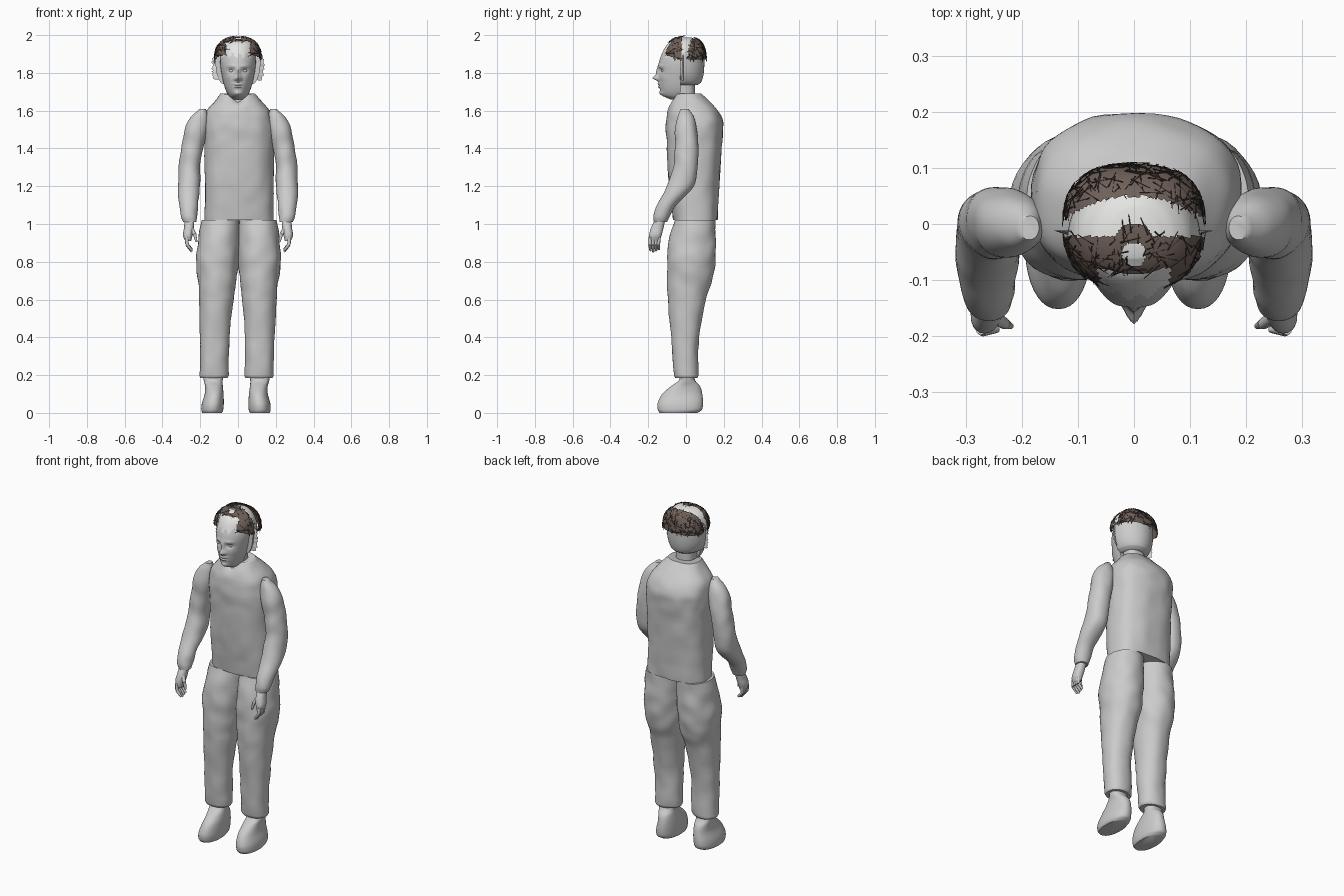
import bpy, bmesh, math, random
from mathutils import Vector, Matrix, noise

random.seed(4)
cube = bpy.data.objects.get("Cube")
if cube:
    bpy.data.objects.remove(cube, do_unlink=True)


def material(name, rgb):
    m = bpy.data.materials.new(name)
    m.use_nodes = True
    m.diffuse_color = (*rgb, 1)
    m.node_tree.nodes["Principled BSDF"].inputs["Base Color"].default_value = (*rgb, 1)
    return m


GREY = material("soft_grey", (0.6, 0.6, 0.6))
PALE = material("pale_grey", (0.78, 0.78, 0.77))
BROWN = material("hair_brown", (0.16, 0.118, 0.1))
DARK = material("dark_strand", (0.05, 0.037, 0.032))


def finish(bm, name, mats, rule=None, angle=50):
    """Turn a bmesh into a smooth object, colouring faces by an optional rule."""
    bmesh.ops.recalc_face_normals(bm, faces=bm.faces)
    for f in bm.faces:
        f.smooth = True
        f.material_index = rule(f.calc_center_median()) if rule else 0
    me = bpy.data.meshes.new(name)
    bm.to_mesh(me)
    bm.free()
    for m in mats:
        me.materials.append(m)
    me.set_sharp_from_angle(angle=math.radians(angle))
    ob = bpy.data.objects.new(name, me)
    bpy.context.collection.objects.link(ob)


def smooth_rings(rings, steps):
    """Hermite interpolation of ring values along z."""
    def slope(i):
        a, b = rings[max(i - 1, 0)], rings[min(i + 1, len(rings) - 1)]
        return [(q - p) / (b[0] - a[0]) for p, q in zip(a, b)]
    out = []
    for i in range(len(rings) - 1):
        a, b, ma, mb = rings[i], rings[i + 1], slope(i), slope(i + 1)
        h = b[0] - a[0]
        for s in range(steps):
            t = s / steps
            u, w = t * t * (3 - 2 * t), t * (1 - t)
            out.append([p + (q - p) * u + h * w * ((1 - t) * m - t * n)
                        for p, q, m, n in zip(a, b, ma, mb)])
    return out + [list(rings[-1])]


def loft(name, rings, power=2.3, segs=40, steps=5, deform=None, mats=(GREY,), rule=None, rough=0.0):
    """Stack superellipse rings (z, cx, cy, rx, ry) into a capped body."""
    bm = bmesh.new()
    rows = []
    for z, cx, cy, rx, ry in smooth_rings(rings, steps):
        row = []
        for k in range(segs):
            a = 2 * math.pi * k / segs
            c, s = math.cos(a), math.sin(a)
            v = Vector((cx + rx * math.copysign(abs(c) ** (2 / power), c),
                        cy + ry * math.copysign(abs(s) ** (2 / power), s), z))
            bump = noise.noise(v * 14) * rough
            v += Vector((c, s, 0)) * bump
            row.append(bm.verts.new(deform(v) if deform else v))
        rows.append(row)
    for lo, hi in zip(rows, rows[1:]):
        for k in range(segs):
            n = (k + 1) % segs
            bm.faces.new((lo[k], lo[n], hi[n], hi[k]))
    bm.faces.new(rows[0])
    bm.faces.new(rows[-1])
    finish(bm, name, mats, rule)


def rod(bm, a, b, r1, r2, segs=8):
    """Tapered rod between two points."""
    a, b = Vector(a), Vector(b)
    d = b - a
    turn = d.to_track_quat('Z', 'Y').to_matrix().to_4x4()
    bmesh.ops.create_cone(bm, cap_ends=True, segments=segs, radius1=r1, radius2=r2,
                          depth=d.length, matrix=Matrix.Translation((a + b) / 2) @ turn)


# Torso with a dip at the front of the collar
def collar(v):
    dip = max(0, v.z - 1.6) * .5
    v.z -= dip * math.exp(-(v.x / 0.035) ** 2 - ((v.y + 0.06) / 0.04) ** 2)
    return v


loft("torso", [(1.02, .008, .05, .184, .117), (1.2, .006, .043, .183, .133),
               (1.4, .005, .044, .184, .145), (1.5, .004, .045, .186, .15),
               (1.55, .003, .045, .181, .147), (1.6, .002, .037, .165, .133),
               (1.65, 0, .022, .124, .1), (1.69, -.003, .012, .09, .072)],
     power=2.5, segs=56, deform=collar, rough=.006)
loft("neck", [(1.62, 0, -.005, .058, .055), (1.68, 0, -.005, .056, .054), (1.78, 0, 0, .06, .045)])

# Limbs, the right ones mirrored
LEG = [(.185, .112, 0, .07, .058), (.2, .112, 0, .076, .064), (.4, .115, -.005, .078, .075),
       (.6, .112, .005, .092, .1), (.7, .112, .02, .102, .119), (.8, .114, .028, .112, .127),
       (.9, .111, .032, .108, .125), (1.02, .106, .047, .1, .107)]
SHOE = [(0, .115, -.04, .052, .1), (.015, .115, -.033, .058, .116), (.05, .113, -.03, .058, .12),
        (.1, .108, -.02, .05, .106), (.14, .11, -.003, .047, .078),
        (.17, .115, .005, .05, .045), (.2, .115, .005, .056, .036)]
ARM = [(1.01, .255, -.137, .034, .034), (1.04, .258, -.13, .041, .041), (1.1, .262, -.103, .049, .052),
       (1.2, .258, -.03, .058, .072), (1.3, .256, -.002, .057, .064), (1.4, .243, .004, .058, .062),
       (1.5, .222, .001, .06, .058), (1.57, .201, -.003, .043, .042), (1.61, .186, -.006, .018, .022)]
PALM = [(.91, .264, -.166, .016, .026), (.94, .266, -.162, .025, .033),
        (.98, .26, -.152, .026, .033), (1.03, .256, -.134, .025, .026)]

for side, sx in (("left", 1), ("right", -1)):
    def stance(v, sx=sx):
        return v if sx > 0 else Vector((-v.x - .022 + .034 * v.z, v.y, v.z))

    def flip(v, sx=sx):
        return Vector((v.x * sx, v.y, v.z))

    loft(side + "_trouser_leg", LEG, power=2.15, deform=stance, rough=.006)
    loft(side + "_shoe", SHOE, power=2.2, deform=stance)
    loft(side + "_sleeve", ARM, power=2.1, deform=flip, rough=.006)
    loft(side + "_palm", PALM, segs=20, deform=flip)

    # Fingers and thumb, each with two joints
    bm = bmesh.new()
    for i in range(4):
        y = -.188 + .015 * i
        top = Vector((.272, y, .93))
        mid = Vector((.27, y - .003, .892))
        tip = Vector((.244, y, .853 + .006 * abs(i - 1)))
        rod(bm, top, mid, .01, .009)
        rod(bm, mid, tip, .0095, .006)
    rod(bm, (.25, -.165, .98), (.23, -.178, .945), .013, .01)
    rod(bm, (.23, -.178, .947), (.22, -.182, .905), .01, .006)
    for v in bm.verts:
        v.co.x *= sx
    finish(bm, side + "_fingers", [GREY])

    # Ragged flap beside the head
    bm = bmesh.new()
    pairs = []
    for i in range(25):
        t = i / 24
        z = 1.765 + .155 * t
        out = .108 + .029 * math.sin(math.pi * min(1, .1 + t)) ** .5 + random.uniform(-.005, .007)
        pairs.append((bm.verts.new((sx * .08, -.032, z)),
                      bm.verts.new((sx * out, -.012, z + random.uniform(-.008, .008)))))
    for p, q in zip(pairs, pairs[1:]):
        bm.faces.new((p[0], p[1], q[1], q[0]))
    finish(bm, side + "_head_flap", [PALE])

    # Eyeball
    bm = bmesh.new()
    bmesh.ops.create_uvsphere(bm, u_segments=16, v_segments=10, radius=.013,
                              matrix=Matrix.Translation((sx * .035, -.117, 1.811)))
    finish(bm, side + "_eye", [GREY])

# Face features as soft bumps: x, z, width, height, depth
BUMPS = [(0, 1.805, .011, .028, .012), (0, 1.773, .014, .013, .03), (.014, 1.767, .008, .008, .009),
         (.035, 1.812, .017, .011, -.013), (.035, 1.836, .024, .008, .006), (.05, 1.775, .022, .02, .004),
         (0, 1.741, .024, .005, .009), (0, 1.727, .02, .005, .009), (0, 1.734, .026, .003, -.005),
         (0, 1.69, .025, .012, .011)]


def features(v):
    if v.y < -.05:
        v.y -= sum(d * math.exp(-((abs(v.x) - x) / w) ** 2 - ((v.z - z) / h) ** 2)
                   for x, z, w, h, d in BUMPS)
    v.y = min(v.y, -.03)
    return v


def hairline(c):
    return int(c.z > 1.893 + .014 * math.sin(c.x * 170))


loft("face", [(1.66, 0, -.03, .03, .055), (1.68, 0, -.03, .05, .092), (1.72, 0, -.03, .069, .11),
              (1.78, 0, -.03, .084, .115), (1.85, 0, -.03, .094, .114), (1.9, 0, -.03, .09, .098),
              (1.95, 0, -.03, .078, .07), (1.98, 0, -.03, .045, .03)],
     power=2, segs=80, steps=10, deform=features, mats=(GREY, PALE), rule=hairline)


def flat_front(v):
    v.y = max(v.y, -.03)
    return v


loft("back_of_head", [(1.735, 0, -.03, .07, .09), (1.75, 0, -.03, .092, .11), (1.8, 0, -.03, .113, .124),
                      (1.87, 0, -.03, .119, .127), (1.91, 0, -.03, .114, .123), (1.95, 0, -.03, .1, .104),
                      (1.975, 0, -.03, .074, .085), (1.987, 0, -.03, .045, .06)],
     power=2, segs=48, deform=flat_front, mats=(GREY, PALE), rule=lambda c: int(c.z > 1.9))


# Boxy hair cap: a back band and a front band with an open crown and forehead
def cap_point(d, lift=0.0):
    n = 2.5
    d = d / sum(abs(c) ** n for c in d) ** (1 / n)
    ry = .118 if d.y < 0 else .107
    return Vector((d.x * (.125 + lift), d.y * (ry + lift), 1.87 + d.z * .126))


def hairy(p):
    if p.y > 0:
        return p.z > 1.87 and p.y > .05 * (1 - (p.x / .14) ** 2)
    if p.z < 1.865 + .4 * max(0, -p.y - .03):
        return False
    if math.hypot(p.x, p.y + .055) < .022 or (abs(p.x) < .064 and p.z < 1.966):
        return False
    return p.y < -.022 or math.hypot(p.x, p.y + .03) < .032


bm = bmesh.new()
bmesh.ops.create_uvsphere(bm, u_segments=96, v_segments=64, radius=1)
for v in bm.verts:
    v.co = cap_point(v.co)
bmesh.ops.delete(bm, geom=[f for f in bm.faces if not hairy(f.calc_center_median())], context='FACES')
finish(bm, "hair", [BROWN])

# Loose strands lying across the hair
bm = bmesh.new()
count = 0
while count < 260:
    d = Vector([random.gauss(0, 1) for _ in range(3)]).normalized()
    if not hairy(cap_point(d)):
        continue
    side = Vector([random.gauss(0, 1) for _ in range(3)]).cross(d).normalized()
    a, b = cap_point(d - side * .13, .002), cap_point(d + side * .16, .003)
    b.z = min(b.z, 1.998)
    rod(bm, a, b, .0014, .0005, 4)
    count += 1
finish(bm, "hair_strands", [DARK], angle=30)
